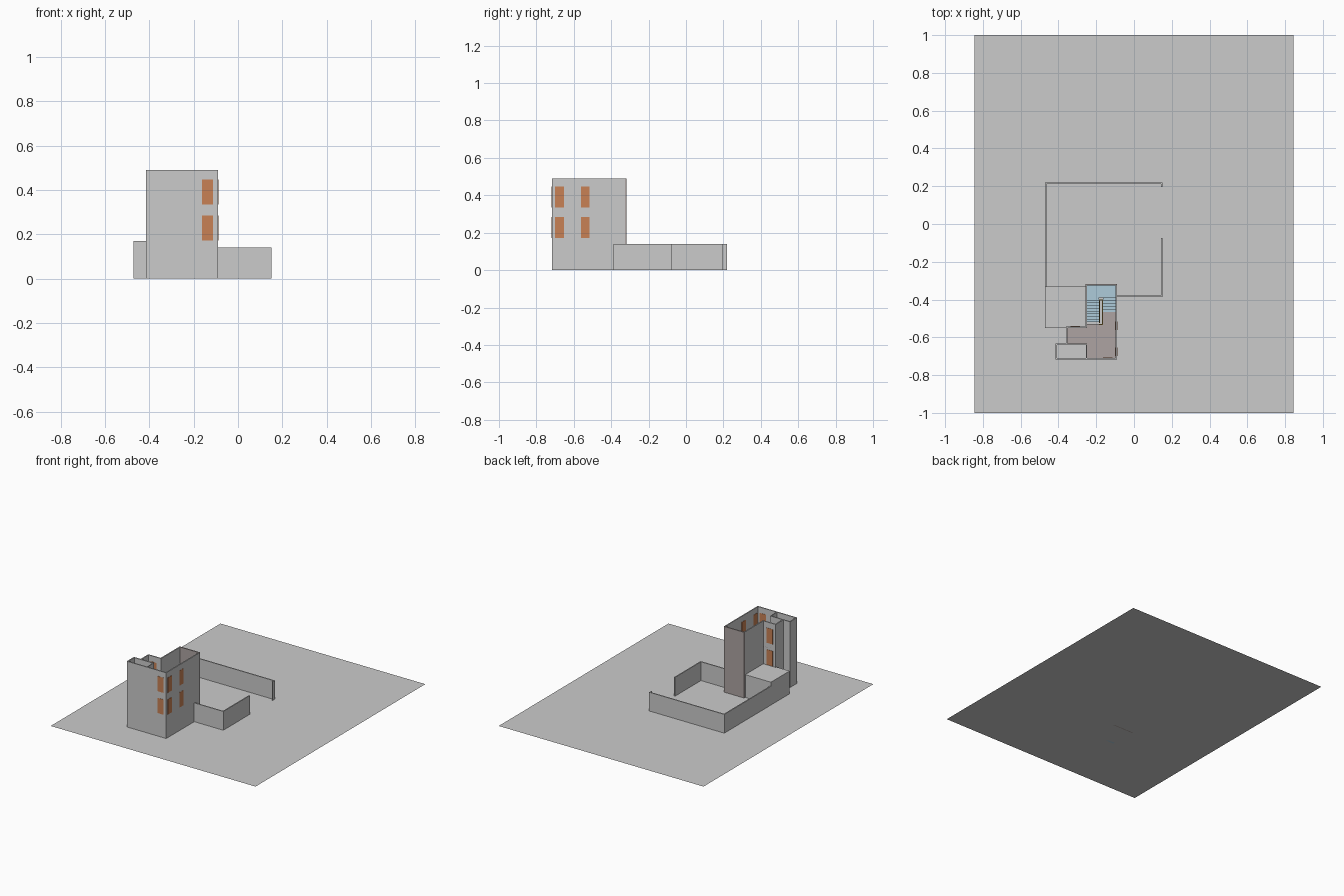
import bpy, bmesh
from mathutils import Vector

if "Cube" in bpy.data.objects:
    bpy.data.objects.remove(bpy.data.objects["Cube"])


def material(name, colour):
    m = bpy.data.materials.new(name)
    m.diffuse_color = (*colour, 1)
    m.use_nodes = True
    m.node_tree.nodes["Principled BSDF"].inputs["Base Color"].default_value = m.diffuse_color
    return m


ORANGE = material("orange_glass", (0.58, 0.22, 0.09))
BROWN = material("warm_grey", (0.42, 0.37, 0.36))
BLUE = material("stair_blue", (0.42, 0.60, 0.70))
YELLOW = material("rail_yellow", (0.65, 0.45, 0.12))


def make(name, bm, mat=None):
    bmesh.ops.recalc_face_normals(bm, faces=bm.faces)
    me = bpy.data.meshes.new(name)
    bm.to_mesh(me)
    bm.free()
    ob = bpy.data.objects.new(name, me)
    bpy.context.collection.objects.link(ob)
    if mat:
        me.materials.append(mat)
    return ob


def box(name, x0, x1, y0, y1, z0, z1, mat=None):
    bm = bmesh.new()
    bmesh.ops.create_cube(bm, size=1)
    for v in bm.verts:
        v.co = Vector((x0 + (v.co.x + .5) * (x1 - x0), y0 + (v.co.y + .5) * (y1 - y0),
                       z0 + (v.co.z + .5) * (z1 - z0)))
    return make(name, bm, mat)


def prism(name, pts, z0, z1, mat=None):
    """Vertical extrusion of a plan outline."""
    bm = bmesh.new()
    face = bm.faces.new([bm.verts.new((x, y, z0)) for x, y in pts])
    ext = bmesh.ops.extrude_face_region(bm, geom=[face])
    bmesh.ops.translate(bm, vec=(0, 0, z1 - z0),
                        verts=[v for v in ext["geom"] if isinstance(v, bmesh.types.BMVert)])
    return make(name, bm, mat)


def side_prism(name, pts, x0, x1, mat=None):
    """Extrusion along x of a profile in y and z."""
    bm = bmesh.new()
    face = bm.faces.new([bm.verts.new((x0, y, z)) for y, z in pts])
    ext = bmesh.ops.extrude_face_region(bm, geom=[face])
    bmesh.ops.translate(bm, vec=(x1 - x0, 0, 0),
                        verts=[v for v in ext["geom"] if isinstance(v, bmesh.types.BMVert)])
    return make(name, bm, mat)


T = 0.008      # wall thickness
H = 0.49       # tower height
FENCE = 0.14   # yard wall height

# Site slab
bm = bmesh.new()
bmesh.ops.create_grid(bm, x_segments=1, y_segments=1, size=1)
bmesh.ops.scale(bm, vec=(0.845, 1, 1), verts=bm.verts)
make("site_ground", bm)

# Yard walls with a gate gap on the right
box("yard_wall_back", -.47, .15, .22 - T, .22, 0, FENCE)
box("yard_wall_left", -.47, -.47 + T, -.33, .22 - T, 0, FENCE)
box("yard_wall_right_stub", .15 - T, .15, .195, .22 - T, 0, FENCE)
box("yard_wall_right", .15 - T, .15, -.387, -.075, 0, FENCE)
box("yard_wall_front", -.09, .15 - T, -.387, -.387 + T, 0, FENCE)

# Low block beside the tower
box("side_terrace", -.47, -.257, -.55, -.33, 0, .17)

# Tower walls, open at the top
box("tower_front_wall", -.415, -.09, -.717, -.717 + T, 0, H)
box("tower_right_wall", -.09 - T, -.09, -.717 + T, -.325, 0, H)
box("tower_back_wall", -.258, -.09, -.325, -.325 + T, 0, H, BROWN)
box("tower_left_wall", -.258, -.258 + T, -.55, -.325, 0, H)
box("wing_back_wall", -.36, -.258, -.55, -.55 + T, 0, H)
box("wing_left_wall", -.36, -.36 + T, -.633, -.55, 0, H)
box("shaft_left_wall", -.415, -.415 + T, -.717 + T, -.633, 0, H)
box("shaft_back_wall", -.415 + T, -.25, -.633 - T, -.633, 0, H)
box("shaft_right_wall", -.25 - T / 2, -.25, -.717 + T, -.633 - T, 0, H)

# Window panes on both storeys
for i, (z0, z1) in enumerate(((.172, .285), (.335, .447))):
    e = 0.0015
    box(f"front_window_{i}", -.163, -.113, -.717 - e, -.717 + T + e, z0, z1, ORANGE)
    box(f"wing_window_{i}", -.337, -.287, -.55 - e, -.55 + T + e, z0, z1, ORANGE)
    for j, y in enumerate((-.70, -.562)):
        box(f"right_window_{i}_{j}", -.09 - T - e, -.09 + e, y, y + .047, z0, z1, ORANGE)

# Floors: plan wraps around the shaft and the stairwell
plan = [(-.25, -.71), (-.098, -.71), (-.098, -.465), (-.165, -.465), (-.165, -.53),
        (-.25, -.53), (-.25, -.542), (-.352, -.542), (-.352, -.633), (-.25, -.633)]
LEVELS = (0, .14, .305)
for i, z in enumerate(LEVELS[1:]):
    prism(f"floor_{i}", plan, z - .012, z, BROWN)


def flight(name, x0, x1, y0, y1, z0, z1, n):
    """Stepped profile climbing from (y0, z0) to (y1, z1)."""
    dy, dz = (y1 - y0) / n, (z1 - z0) / n
    pts = [(y0, z0)]
    for k in range(n):
        pts += [(y0 + k * dy, z0 + (k + 1) * dz), (y0 + (k + 1) * dy, z0 + (k + 1) * dz)]
    pts += [(y1, z1 - .012), (y0 + dy, z0)]
    side_prism(name, pts, x0, x1, BLUE)


def rail(name, x, y0, y1, z0, z1):
    """Sloped handrail bar with end posts."""
    side_prism(name, [(y0, z0 + .05), (y1, z1 + .05), (y1, z1 + .056), (y0, z0 + .056)],
               x, x + .004, YELLOW)
    for k, (y, z) in enumerate(((y0, z0), (y1, z1))):
        box(f"{name}_post_{k}", x, x + .004, y - .002, y + .002, z, z + .052, YELLOW)


# Half-turn stairs for each storey
for i in range(2):
    lo, hi = LEVELS[i], LEVELS[i + 1]
    mid = lo + (hi - lo) * 0.64
    flight(f"lower_flight_{i}", -.25, -.185, -.52, -.39, lo, mid, 9)
    flight(f"upper_flight_{i}", -.165, -.098, -.39, -.465, mid, hi, 5)
    box(f"stair_landing_{i}", -.25, -.098, -.39, -.325, mid - .012, mid, BLUE)
    rail(f"lower_rail_{i}", -.185, -.522, -.402, lo, mid)
    rail(f"upper_rail_{i}", -.169, -.402, -.465, mid, hi)
    box(f"rail_turn_{i}", -.185, -.165, -.404, -.40, mid + .05, mid + .056, YELLOW)

# Guard rail round the stairwell on the top floor
top = LEVELS[2]
box("guard_rail_side", -.169, -.165, -.53, -.465, top + .05, top + .056, YELLOW)
box("guard_rail_end", -.185, -.165, -.534, -.53, top + .05, top + .056, YELLOW)
for k, (x, y) in enumerate(((-.169, -.532), (-.185, -.534), (-.169, -.467))):
    box(f"guard_post_{k}", x, x + .004, y, y + .004, top, top + .052, YELLOW)
